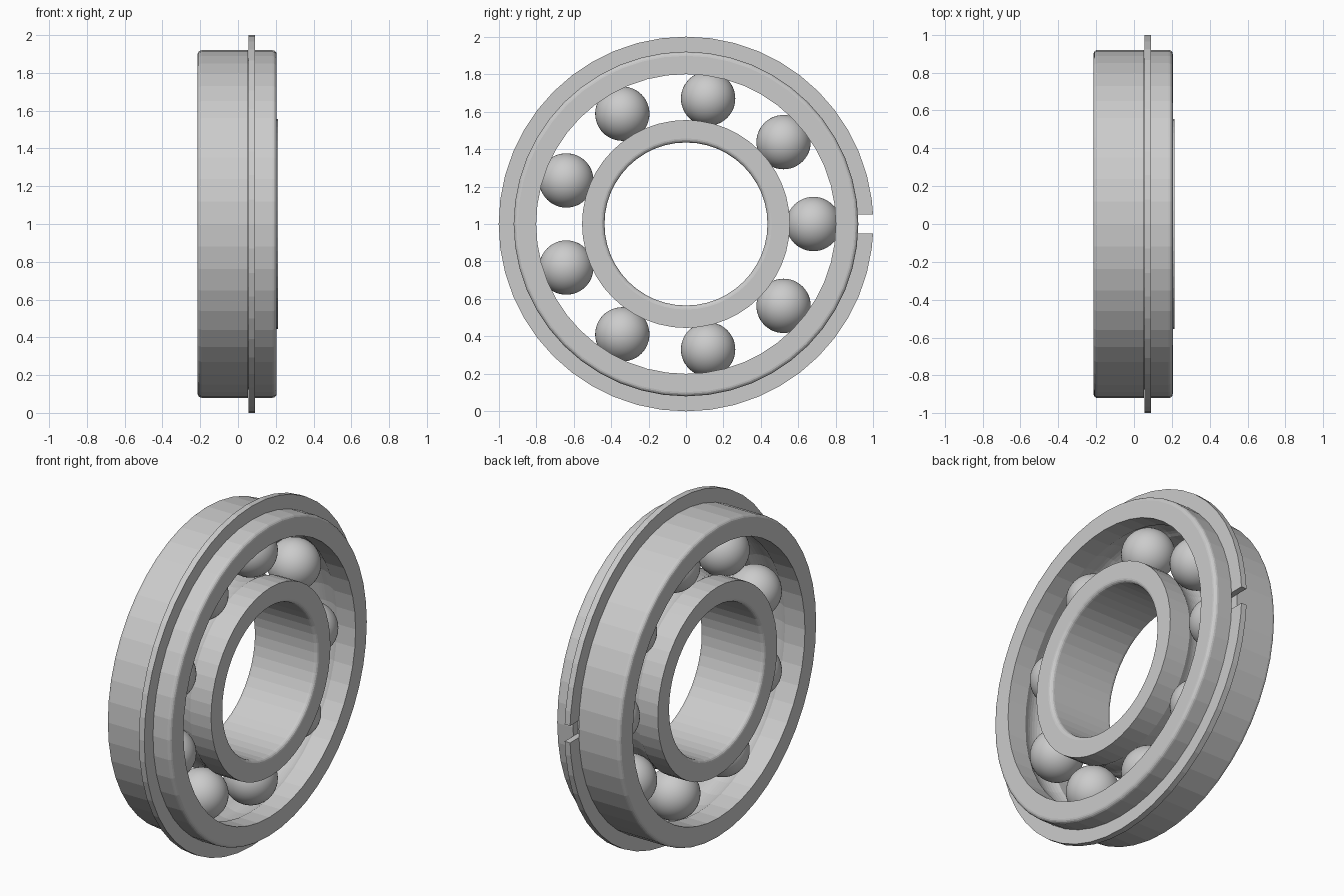
import bpy, bmesh, math

if "Cube" in bpy.data.objects:
    bpy.data.objects.remove(bpy.data.objects["Cube"])

SEG = 48            # facets around the axis
CZ = 1.0            # axis height (axis runs along x)
PITCH, BALL_R, RACE_R = 0.68, 0.145, 0.147


def finish(bm, name):
    bmesh.ops.recalc_face_normals(bm, faces=bm.faces)
    me = bpy.data.meshes.new(name)
    bm.to_mesh(me)
    bm.free()
    ob = bpy.data.objects.new(name, me)
    ob.location.z = CZ
    bpy.context.collection.objects.link(ob)
    return ob


def lathe(name, profile):
    """Revolve a closed (x, radius) profile around the x axis."""
    bm = bmesh.new()
    rows = []
    for i in range(SEG):
        a = math.tau * i / SEG
        rows.append([bm.verts.new((x, r * math.cos(a), r * math.sin(a))) for x, r in profile])
    n = len(profile)
    for i in range(SEG):
        p, q = rows[i], rows[(i + 1) % SEG]
        for j in range(n):
            k = (j + 1) % n
            bm.faces.new((p[j], p[k], q[k], q[j]))
    return finish(bm, name)


def fillet(cx, cr, rad, a0, a1, n=4):
    """Arc points in the (x, radius) plane, angles in degrees."""
    return [(cx + rad * math.cos(math.radians(a0 + (a1 - a0) * i / n)),
             cr + rad * math.sin(math.radians(a0 + (a1 - a0) * i / n))) for i in range(n + 1)]


def race(edge_r, side, n=10):
    """Ball groove from +x to -x; side=1 outer race, -1 inner race."""
    half = math.degrees(math.acos(abs(edge_r - PITCH) / RACE_R))
    return fillet(0, PITCH, RACE_R, side * (90 - half), side * (90 + half), n)


F = 0.022
# outer ring: ball groove inside, rounded outer rims, groove for the snap ring
x0, x1, ro, ri = -0.214, 0.205, 0.92, 0.80
lathe("outer_ring",
      [(x1, ri)] + race(ri, 1) + [(x0, ri)]
      + fillet(x0 + F, ro - F, F, 180, 90)
      + [(0.054, ro), (0.054, 0.875), (0.091, 0.875), (0.091, ro)]
      + fillet(x1 - F, ro - F, F, 90, 0))

# inner ring: ball groove outside, rounded bore edges
x0, x1, ro, ri = -0.205, 0.213, 0.555, 0.435
lathe("inner_ring",
      [(x1, ro)] + race(ro, -1) + [(x0, ro)]
      + fillet(x0 + F, ri + F, F, 180, 270)
      + fillet(x1 - F, ri + F, F, 270, 360))

# snap ring: split washer with a parallel gap at +y
bm = bmesh.new()
prof = [(0.055, 0.88), (0.09, 0.88), (0.09, 1.0), (0.055, 1.0)]
rows = []
for i in range(SEG + 1):
    row = []
    for x, r in prof:
        a = math.tau * i / SEG
        if i == 0:
            a = math.asin(0.05 / r)
        elif i == SEG:
            a = -math.asin(0.05 / r)
        row.append(bm.verts.new((x, r * math.cos(a), r * math.sin(a))))
    rows.append(row)
for p, q in zip(rows, rows[1:]):
    for j in range(4):
        k = (j + 1) % 4
        bm.faces.new((p[j], p[k], q[k], q[j]))
bm.faces.new(rows[0])
bm.faces.new(rows[-1])
finish(bm, "snap_ring")

# nine balls
for i in range(9):
    a = math.tau * i / 9
    bm = bmesh.new()
    bmesh.ops.create_uvsphere(bm, u_segments=48, v_segments=24, radius=BALL_R)
    for f in bm.faces:
        f.smooth = True
    ball = finish(bm, f"ball_{i + 1}")
    ball.location = (0, PITCH * math.cos(a), CZ + PITCH * math.sin(a))
